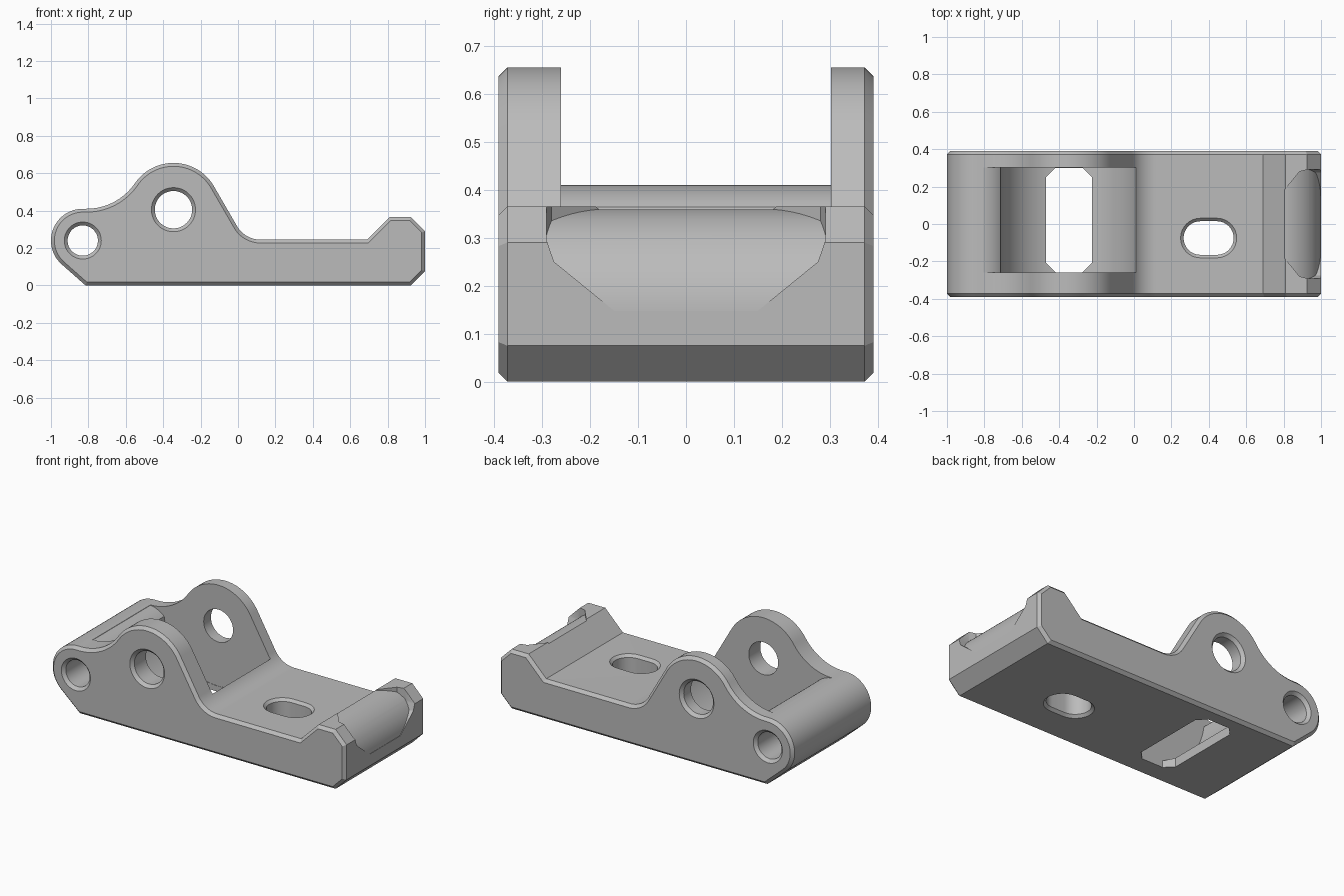
import bpy, bmesh
from math import sin, cos, radians, atan2, degrees, pi
from mathutils import Vector

cube = bpy.data.objects.get("Cube")
if cube:
    bpy.data.objects.remove(cube)

HALF = 0.39            # half width of the bracket
CHAMFER = 0.018
BAR = (-0.83, 0.24)    # centre of the rear bar
PIVOT = (-0.345, 0.405)  # centre of the tall lugs

grey = bpy.data.materials.new("plain_grey")
grey.use_nodes = True
grey.diffuse_color = (0.5, 0.5, 0.5, 1)
grey.node_tree.nodes["Principled BSDF"].inputs["Base Color"].default_value = (0.5, 0.5, 0.5, 1)


def arc(centre, r, start, end, n=16):
    """Points on an arc, angles in degrees."""
    angles = [radians(start + (end - start) * i / n) for i in range(n + 1)]
    return [(centre[0] + r * cos(a), centre[1] + r * sin(a)) for a in angles]


def place(points, axis, level):
    """Lift a flat outline into space at a level along an axis."""
    if axis == "x":
        return [Vector((level, a, b)) for a, b in points]
    if axis == "y":
        return [Vector((a, level, b)) for a, b in points]
    return [Vector((a, b, level)) for a, b in points]


def loft(name, axis, sections, bevel=0):
    """Closed solid through (level, outline) sections with equal point counts."""
    bm = bmesh.new()
    rings = [[bm.verts.new(p) for p in place(pts, axis, lvl)] for lvl, pts in sections]
    n = len(rings[0])
    caps = [bm.faces.new(rings[0]), bm.faces.new(rings[-1])]
    for low, high in zip(rings, rings[1:]):
        for i in range(n):
            j = (i + 1) % n
            bm.faces.new((low[i], low[j], high[j], high[i]))
    bmesh.ops.recalc_face_normals(bm, faces=bm.faces)
    if bevel:
        edges = list({e for f in caps for e in f.edges})
        bmesh.ops.bevel(bm, geom=edges, offset=bevel, segments=1, affect="EDGES")
        bmesh.ops.recalc_face_normals(bm, faces=bm.faces)
    mesh = bpy.data.meshes.new(name)
    bm.to_mesh(mesh)
    bm.free()
    mesh.materials.append(grey)
    obj = bpy.data.objects.new(name, mesh)
    bpy.context.collection.objects.link(obj)
    return obj


def combine(target, tool, operation="DIFFERENCE"):
    """Apply a boolean and drop the tool."""
    tool.hide_render = True
    mod = target.modifiers.new("cut", "BOOLEAN")
    mod.operation = operation
    mod.solver = "EXACT"
    mod.object = tool
    bpy.context.view_layer.objects.active = target
    bpy.ops.object.modifier_apply(modifier=mod.name)
    bpy.data.objects.remove(tool)


def hole(name, axis, outline, low, high, r, rim=CHAMFER):
    """Through hole with a chamfered rim at both ends; outline(r) gives the section."""
    wide, slim = outline(r + rim), outline(r)
    return loft(name, axis, [(low - 0.02, wide), (low, wide), (low + rim, slim),
                             (high - rim, slim), (high, wide), (high + 0.02, wide)])


# Side profile: bar end, base, hooked end, slope, lug, hollow back to the bar
sweep_centre = (-0.81, 0.724)
meet = degrees(atan2(sweep_centre[1] - PIVOT[1], sweep_centre[0] - PIVOT[0]))
profile = arc(BAR, 0.17, 90, 228.6, 24)
profile += [(-0.815, 0), (0.925, 0), (1, 0.075), (1, 0.29), (0.925, 0.365),
            (0.81, 0.365), (0.69, 0.245)]
profile += arc((0.12, 0.39), 0.145, 270, 210)
profile += arc(PIVOT, 0.25, 30, meet, 28)
profile += arc(sweep_centre, 0.314, meet - 180, -90)[1:]
body = loft("bracket_body", "y", [(-HALF, profile), (HALF, profile)], CHAMFER)

# Pocket between the lugs: rounded over the bar, round floor about the pivot
pocket = [(0.01, 0.9), (-0.82, 0.9), (-0.82, 0.43)]
pocket += arc(BAR, 0.17, 82, 47, 10)
pocket += arc(PIVOT, 0.371, 187, 343, 40)
pocket += [(0.01, 0.3)]
combine(body, loft("pocket_cutter", "y", [(-0.26, pocket), (0.302, pocket)]))

# Window through the pocket floor with clipped corners
x0, x1, y0, y1, c = -0.47, -0.225, -0.258, 0.3, 0.05
window = [(x0 + c, y0), (x1 - c, y0), (x1, y0 + c), (x1, y1 - c),
          (x1 - c, y1), (x0 + c, y1), (x0, y1 - c), (x0, y0 + c)]
combine(body, loft("window_cutter", "z", [(-0.1, window), (0.3, window)]))

# Cross holes through the bar and the lugs
for name, centre, r in (("bar_hole", BAR, 0.081), ("lug_hole", PIVOT, 0.1)):
    combine(body, hole(name, "y", lambda s: arc(centre, s, 0, 352.5, 47), -HALF, HALF, r))


# Slot through the plate
def slot(r):
    return arc((0.443, -0.075), r, -90, 90) + arc((0.355, -0.075), r, 90, 270)


combine(body, hole("plate_slot", "z", slot, 0, 0.245, 0.09, 0.016))

# Rounded saddle in the hooked end: curved floor, flared sides, clipped inner corners
floor = arc((0.785, 0.147), 0.213, 90, 0, 20) + [(1.1, 0.147), (1.1, 0.6), (0.785, 0.6)]
saddle = loft("saddle_cutter", "y", [(-0.35, floor), (0.35, floor)])
half = [(0.14, 0.14), (0.275, 0.25), (0.292, 0.3), (0.292, 0.55)]
flare = half + [(-y, z) for y, z in reversed(half)]
combine(saddle, loft("flare_tool", "x", [(0.6, flare), (1.05, flare)]), "INTERSECT")
side = [(0.787, 0.16), (0.885, 0.28), (0.93, 0.291), (1.04, 0.291)]
plan = side + [(x, -y) for x, y in reversed(side)]
combine(saddle, loft("plan_tool", "z", [(0.05, plan), (0.5, plan)]), "INTERSECT")
combine(body, saddle)

# Smooth the curves and keep the chamfers crisp
bpy.ops.object.select_all(action="DESELECT")
body.select_set(True)
bpy.context.view_layer.objects.active = body
bpy.ops.object.shade_smooth_by_angle(angle=radians(25))
